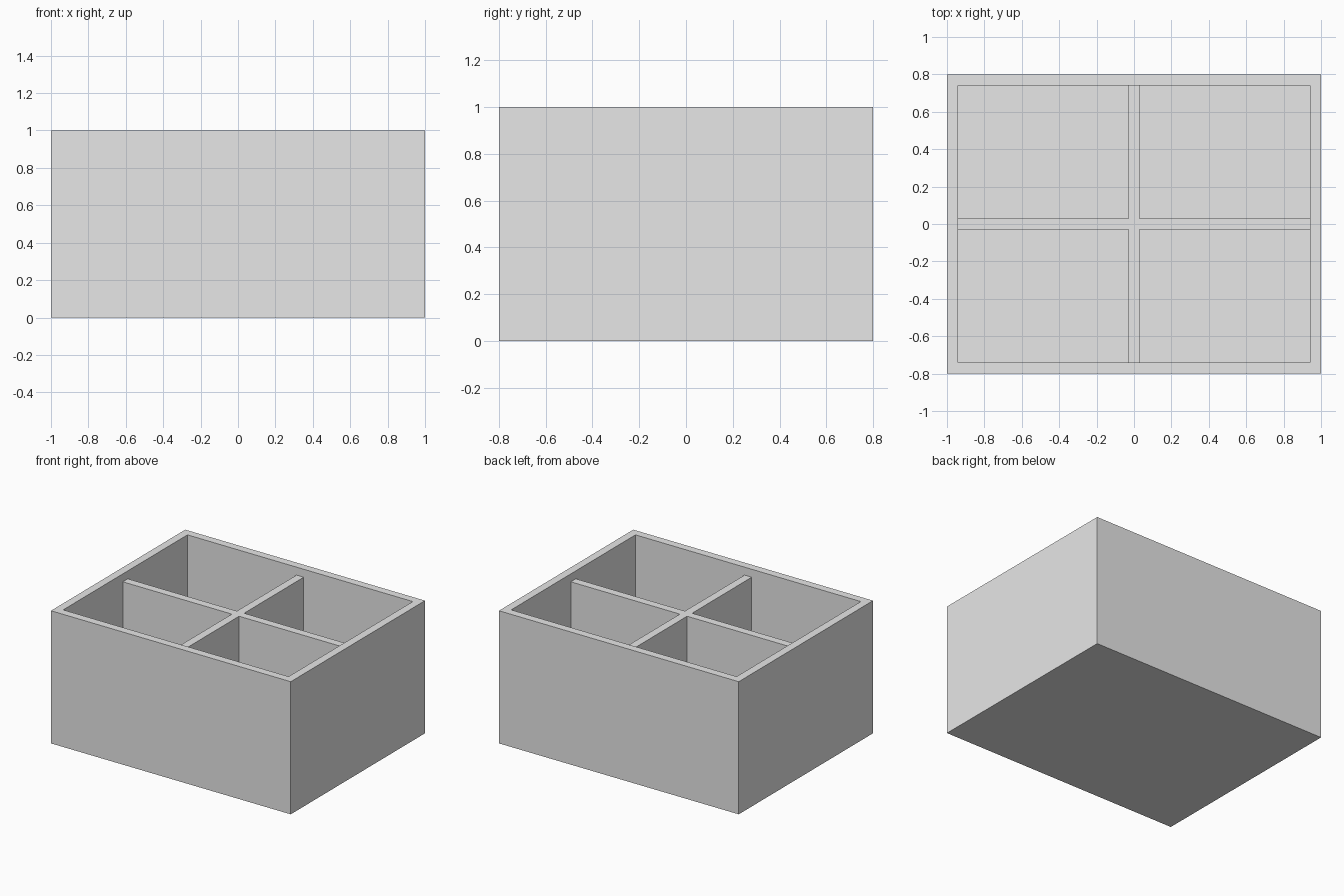
import bpy
import bmesh
from mathutils import Matrix, Vector

LENGTH, DEPTH, HEIGHT = 2.0, 1.6, 1.0
WALL = 0.06
DIVIDER_TOP = HEIGHT - WALL

if "Cube" in bpy.data.objects:
    bpy.data.objects.remove(bpy.data.objects["Cube"], do_unlink=True)

# Single plain grey finish
grey = bpy.data.materials.new("light_grey")
grey.use_nodes = True
colour = (0.8, 0.8, 0.8, 1.0)
grey.diffuse_color = colour
grey.node_tree.nodes["Principled BSDF"].inputs["Base Color"].default_value = colour


def add_cube(bm, low, high):
    """Add a box spanning two opposite corners."""
    low, high = Vector(low), Vector(high)
    matrix = Matrix.Translation((low + high) / 2) @ Matrix.Diagonal((*(high - low), 1))
    bmesh.ops.create_cube(bm, size=1, matrix=matrix)


def finish(bm, name):
    mesh = bpy.data.meshes.new(name)
    bm.to_mesh(mesh)
    bm.free()
    mesh.materials.append(grey)
    obj = bpy.data.objects.new(name, mesh)
    bpy.context.collection.objects.link(obj)
    return obj


# Open tray: inset the top face for the rim, then sink it to the floor
x, y = LENGTH / 2, DEPTH / 2
bm = bmesh.new()
add_cube(bm, (-x, -y, 0), (x, y, HEIGHT))
bm.normal_update()
top = max(bm.faces, key=lambda f: f.calc_center_median().z)
bmesh.ops.inset_region(bm, faces=[top], thickness=WALL, use_even_offset=True)
well = bmesh.ops.extrude_discrete_faces(bm, faces=[top])["faces"][0]
bmesh.ops.translate(bm, verts=well.verts, vec=(0, 0, WALL - HEIGHT))
bmesh.ops.recalc_face_normals(bm, faces=bm.faces)
finish(bm, "outer_box")

# Crossed dividers, slightly lower than the rim
inner_x, inner_y, half = x - WALL, y - WALL, WALL / 2
bm = bmesh.new()
add_cube(bm, (-inner_x, -half, WALL), (inner_x, half, DIVIDER_TOP))
finish(bm, "long_divider")

for name, start, end in (("front_divider", -inner_y, -half),
                         ("back_divider", half, inner_y)):
    bm = bmesh.new()
    add_cube(bm, (-half, start, WALL), (half, end, DIVIDER_TOP))
    finish(bm, name)
